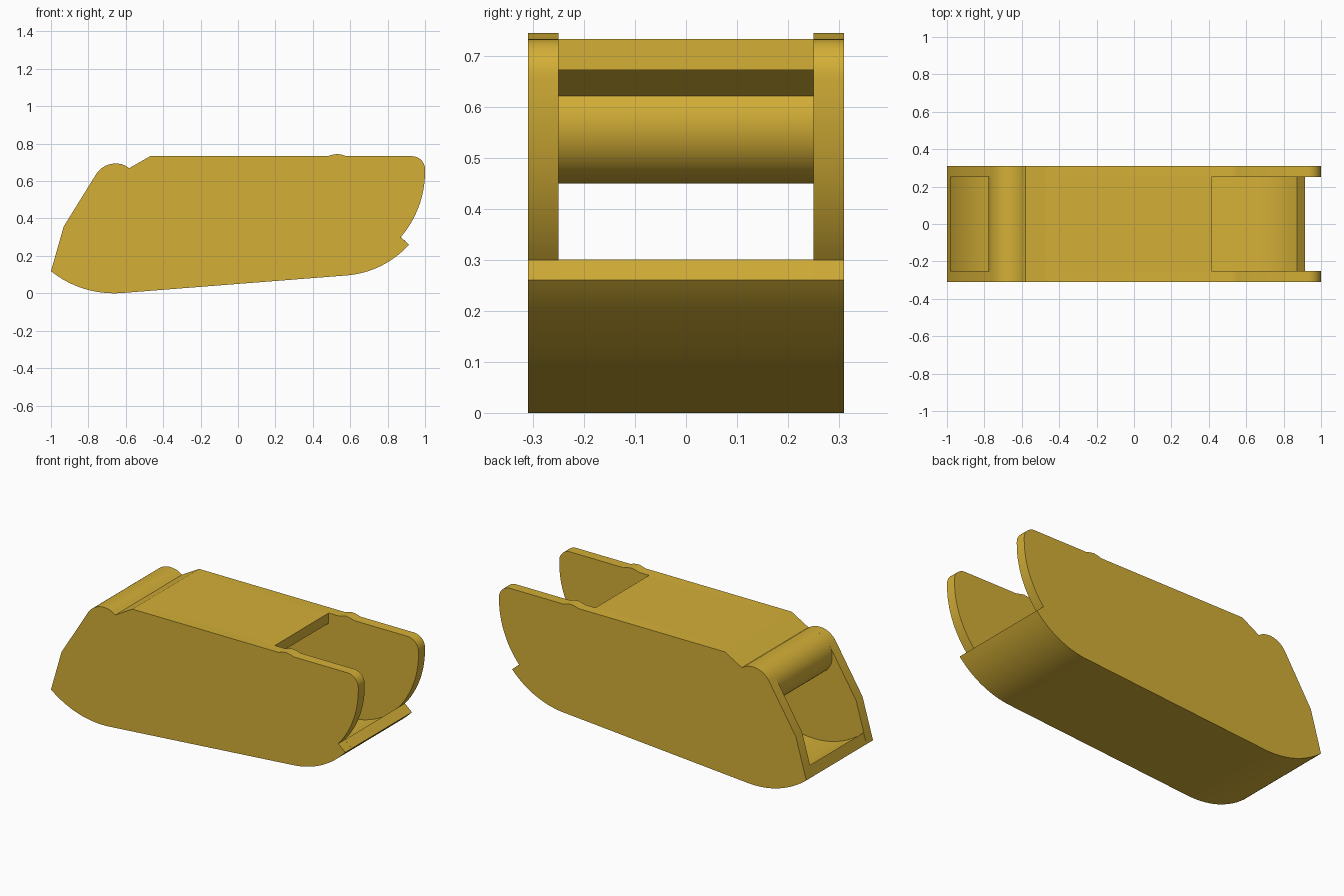
import bpy, bmesh
from math import cos, sin, radians

cube = bpy.data.objects.get("Cube")
if cube:
    bpy.data.objects.remove(cube, do_unlink=True)

gold = bpy.data.materials.new("gold")
gold.use_nodes = True
colour = (0.658, 0.429, 0.038, 1)
gold.diffuse_color = colour
gold.node_tree.nodes["Principled BSDF"].inputs["Base Color"].default_value = colour


def arc(cx, cz, r, start, end, n=16):
    """Points on a circular arc in the xz plane, angles in degrees."""
    angles = [radians(start + (end - start) * i / n) for i in range(n + 1)]
    return [(cx + r * cos(a), cz + r * sin(a)) for a in angles]


def prism(name, outline, y0, y1):
    """Extrude an xz outline from y0 to y1."""
    bm = bmesh.new()
    face = bm.faces.new([bm.verts.new((x, y0, z)) for x, z in outline])
    new = bmesh.ops.extrude_face_region(bm, geom=[face])["geom"]
    moved = [v for v in new if isinstance(v, bmesh.types.BMVert)]
    bmesh.ops.translate(bm, verts=moved, vec=(0, y1 - y0, 0))
    bmesh.ops.recalc_face_normals(bm, faces=bm.faces)
    mesh = bpy.data.meshes.new(name)
    bm.to_mesh(mesh)
    bm.free()
    mesh.materials.append(gold)
    obj = bpy.data.objects.new(name, mesh)
    bpy.context.collection.objects.link(obj)
    bpy.ops.object.select_all(action="DESELECT")
    obj.select_set(True)
    bpy.context.view_layer.objects.active = obj
    bpy.ops.object.shade_smooth_by_angle(angle=radians(25))
    return obj


HALF, INNER, TOP, WALL = 0.31, 0.25, 0.733, 0.06
ROLL = (-0.655, 0.572, 0.122)     # rounded roll at the low end of the lid
HEEL = (-0.662, 0.542, 0.542)     # curve under the -x end
TOE = (0.541, 0.597, 0.503)       # curve under the +x end

# Side walls: full silhouette, counter-clockwise from the lower -x tip
side = (arc(*HEEL, -128.6, -85.6)
        + arc(*TOE, -85.6, -42)
        + arc(0.464, 0.65, 0.536, -40.8, 0)
        + arc(0.93, TOP - 0.07, 0.07, 0, 90, 10)
        + [(0.58, TOP), (0.555, 0.741), (0.53, 0.745), (0.505, 0.741), (0.48, TOP)]
        + [(-0.47, TOP), (-0.58, 0.67)]
        + arc(*ROLL, 54, 148, 14)
        + [(-0.932, 0.357)])
prism("left_right_wall_front", side, -HALF, -INNER)
prism("left_right_wall_back", side, INNER, HALF)

# Floor: curved plate joining the walls, its +x edge forming the lip
floor = (arc(*HEEL, -128.6, -85.6)
         + arc(*TOE, -85.6, -42)
         + arc(TOE[0], TOE[1], TOE[2] - WALL, -42, -85.6)
         + arc(HEEL[0], HEEL[1], HEEL[2] - WALL, -85.6, -131.3))
prism("floor", floor, -INNER, INNER)

# Lid: flat plate that slopes down into the roll
lid = ([(0.415, TOP), (-0.47, TOP), (-0.58, 0.67)]
       + arc(*ROLL, 54, 384, 48)
       + [(-0.455, TOP - WALL), (0.415, TOP - WALL)])
prism("lid_with_roll", lid, -INNER, INNER)

for old, new in (("left_right_wall_front", "front_wall"), ("left_right_wall_back", "back_wall")):
    bpy.data.objects[old].name = new
